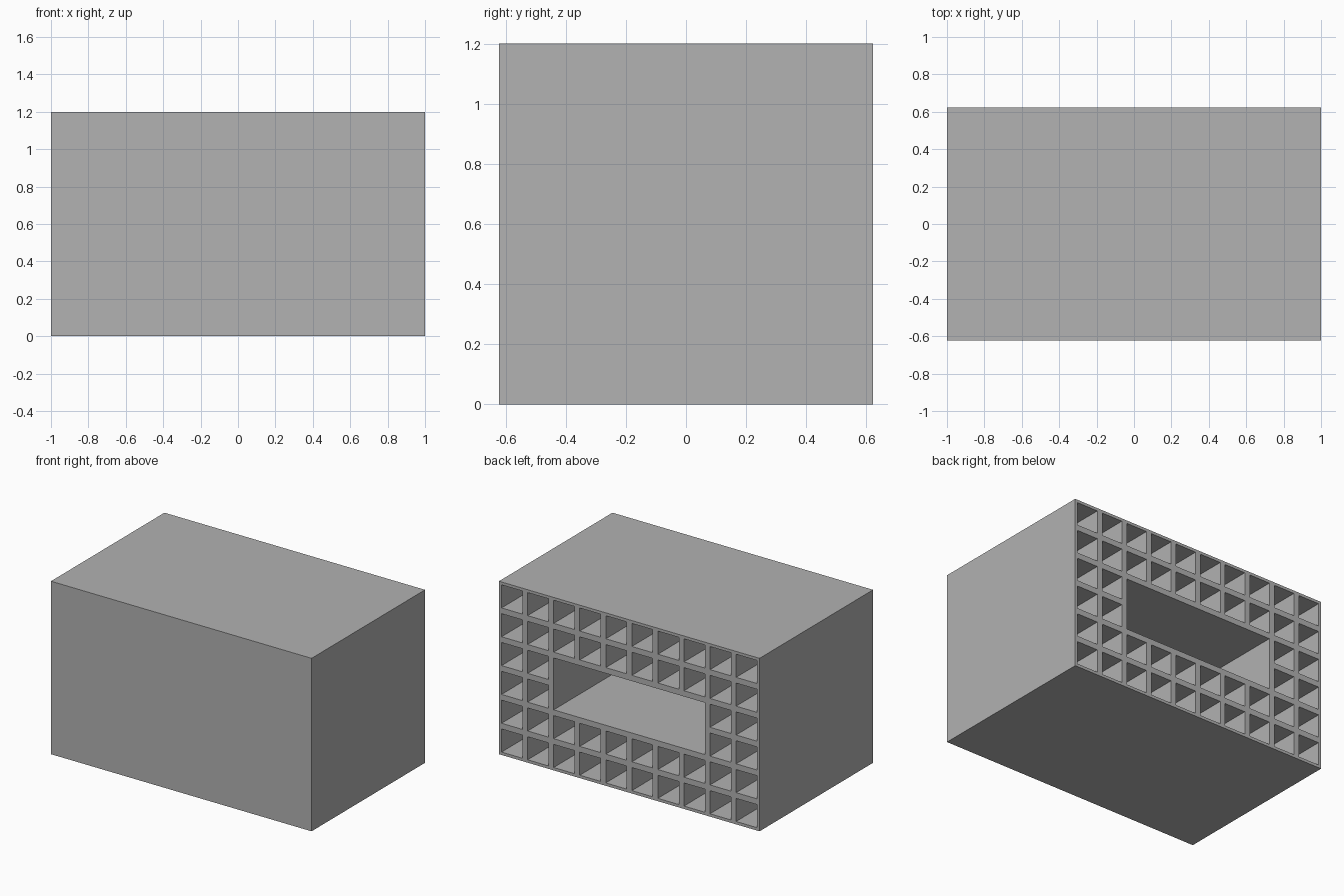
import bpy
import bmesh
from mathutils import Matrix, Vector

WIDTH, DEPTH, HEIGHT = 2.0, 1.244, 1.2
PITCH, WALL = 0.2, 0.04          # cell spacing and partition thickness
COLS, ROWS = 10, 6
FRONT_WALL = 0.04                # closed panel left in front of the pockets

cube = bpy.data.objects.get("Cube")
if cube:
    bpy.data.objects.remove(cube, do_unlink=True)

grey = bpy.data.materials.new("plain grey")
grey.use_nodes = True
colour = (0.445, 0.445, 0.445, 1)
grey.diffuse_color = colour
grey.node_tree.nodes["Principled BSDF"].inputs["Base Color"].default_value = colour


def add_box(bm, low, high):
    low, high = Vector(low), Vector(high)
    size = high - low
    matrix = Matrix.Translation((low + high) / 2) @ Matrix.Diagonal((*size, 1))
    bmesh.ops.create_cube(bm, size=1, matrix=matrix)


def make_object(name, bm):
    mesh = bpy.data.meshes.new(name)
    bm.to_mesh(mesh)
    bm.free()
    mesh.materials.append(grey)
    obj = bpy.data.objects.new(name, mesh)
    bpy.context.collection.objects.link(obj)
    return obj


# Solid cabinet block
bm = bmesh.new()
add_box(bm, (-WIDTH / 2, -DEPTH / 2, 0), (WIDTH / 2, DEPTH / 2, HEIGHT))
cabinet = make_object("pigeonhole_cabinet", bm)

# Pockets opening at the back, each spanning a range of lattice cells
bm = bmesh.new()


def add_pocket(col, row, cols=1, rows=1):
    gap = WALL / 2
    x, z = col * PITCH - WIDTH / 2, row * PITCH
    add_box(bm, (x + gap, -DEPTH / 2 + FRONT_WALL, z + gap),
            (x + cols * PITCH - gap, DEPTH / 2 + 0.1, z + rows * PITCH - gap))


for col in range(COLS):
    for row in range(ROWS):
        in_middle = 2 <= col < COLS - 2 and 2 <= row < ROWS - 2
        if not in_middle:
            add_pocket(col, row)
add_pocket(2, 2, COLS - 4, ROWS - 4)   # wide central opening
cutter = make_object("pocket_cutter", bm)
cutter.hide_render = True

# Cut the pockets, then discard the cutter
cut = cabinet.modifiers.new("pockets", 'BOOLEAN')
cut.operation = 'DIFFERENCE'
cut.solver = 'EXACT'
cut.object = cutter
bpy.context.view_layer.objects.active = cabinet
cabinet.select_set(True)
bpy.ops.object.modifier_apply(modifier=cut.name)
bpy.data.objects.remove(cutter, do_unlink=True)
